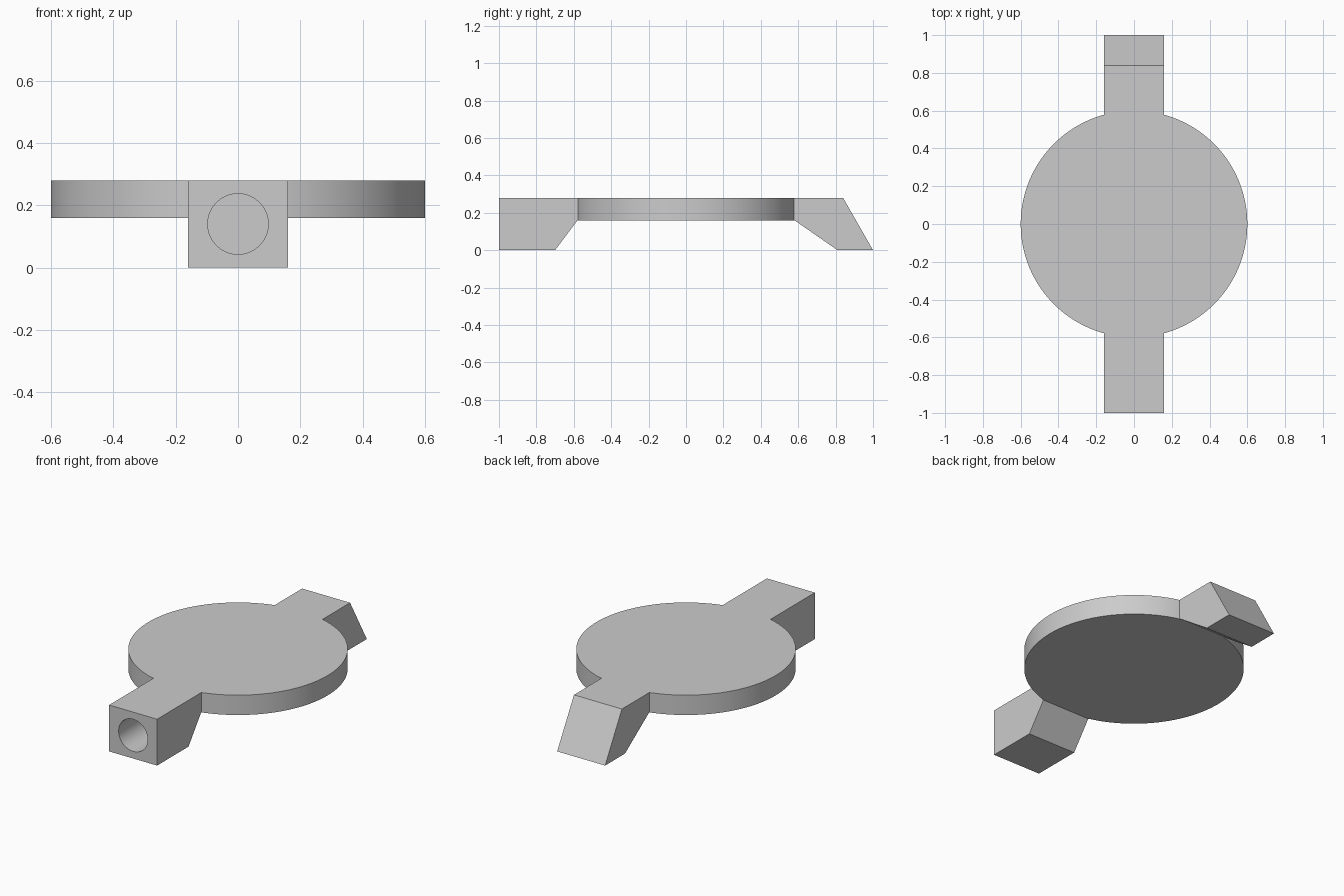
import bpy, bmesh, math
from mathutils import Matrix

cube = bpy.data.objects.get("Cube")
if cube:
    bpy.data.objects.remove(cube, do_unlink=True)

TOP, UNDER = 0.28, 0.16
RADIUS, HALF_WIDTH = 0.6, 0.16

grey = bpy.data.materials.new("plain grey")
grey.use_nodes = True
grey.diffuse_color = (0.6, 0.6, 0.6, 1)
grey.node_tree.nodes["Principled BSDF"].inputs["Base Color"].default_value = grey.diffuse_color


def add_object(name, bm):
    bmesh.ops.recalc_face_normals(bm, faces=bm.faces)
    mesh = bpy.data.meshes.new(name)
    bm.to_mesh(mesh)
    bm.free()
    mesh.materials.append(grey)
    obj = bpy.data.objects.new(name, mesh)
    bpy.context.collection.objects.link(obj)
    return obj


def cylinder(name, radius, depth, segments, matrix):
    bm = bmesh.new()
    bmesh.ops.create_cone(bm, cap_ends=True, segments=segments, radius1=radius,
                          radius2=radius, depth=depth, matrix=matrix)
    return add_object(name, bm)


def arm(name, profile):
    """Extrude a (y, z) side profile across the arm's width."""
    bm = bmesh.new()
    face = bm.faces.new([bm.verts.new((-HALF_WIDTH, y, z)) for y, z in profile])
    sweep = bmesh.ops.extrude_face_region(bm, geom=[face])
    verts = [v for v in sweep["geom"] if isinstance(v, bmesh.types.BMVert)]
    bmesh.ops.translate(bm, verts=verts, vec=(2 * HALF_WIDTH, 0, 0))
    return add_object(name, bm)


def combine(target, tool, operation):
    mod = target.modifiers.new(operation.title(), "BOOLEAN")
    mod.operation, mod.solver, mod.object = operation, "EXACT", tool
    bpy.context.view_layer.objects.active = target
    bpy.ops.object.modifier_apply(modifier=mod.name)
    bpy.data.objects.remove(tool, do_unlink=True)


# Round plate
plate = cylinder("round_plate_with_arms", RADIUS, TOP - UNDER, 128,
                 Matrix.Translation((0, 0, (TOP + UNDER) / 2)))

# Front arm with upright end, rear arm with slanted end; both root inside the plate
front_arm = arm("front_arm", [(-1, 0), (-0.7, 0), (-0.58, UNDER), (-0.45, UNDER),
                              (-0.45, TOP), (-1, TOP)])
rear_arm = arm("rear_arm", [(1, 0), (0.81, 0), (0.58, UNDER), (0.45, UNDER),
                            (0.45, TOP), (0.84, TOP)])

# Blind round socket in the front arm
socket_depth = 0.25
socket = cylinder("socket_cutter", 0.097, 2 * socket_depth, 64,
                  Matrix.Translation((0, -1, 0.14)) @ Matrix.Rotation(math.pi / 2, 4, "X"))
socket.hide_render = True

combine(front_arm, socket, "DIFFERENCE")
combine(plate, front_arm, "UNION")
combine(plate, rear_arm, "UNION")

# Smooth round walls, crisp edges
bpy.ops.object.select_all(action="DESELECT")
plate.select_set(True)
bpy.context.view_layer.objects.active = plate
bpy.ops.object.shade_smooth_by_angle(angle=math.radians(25))
